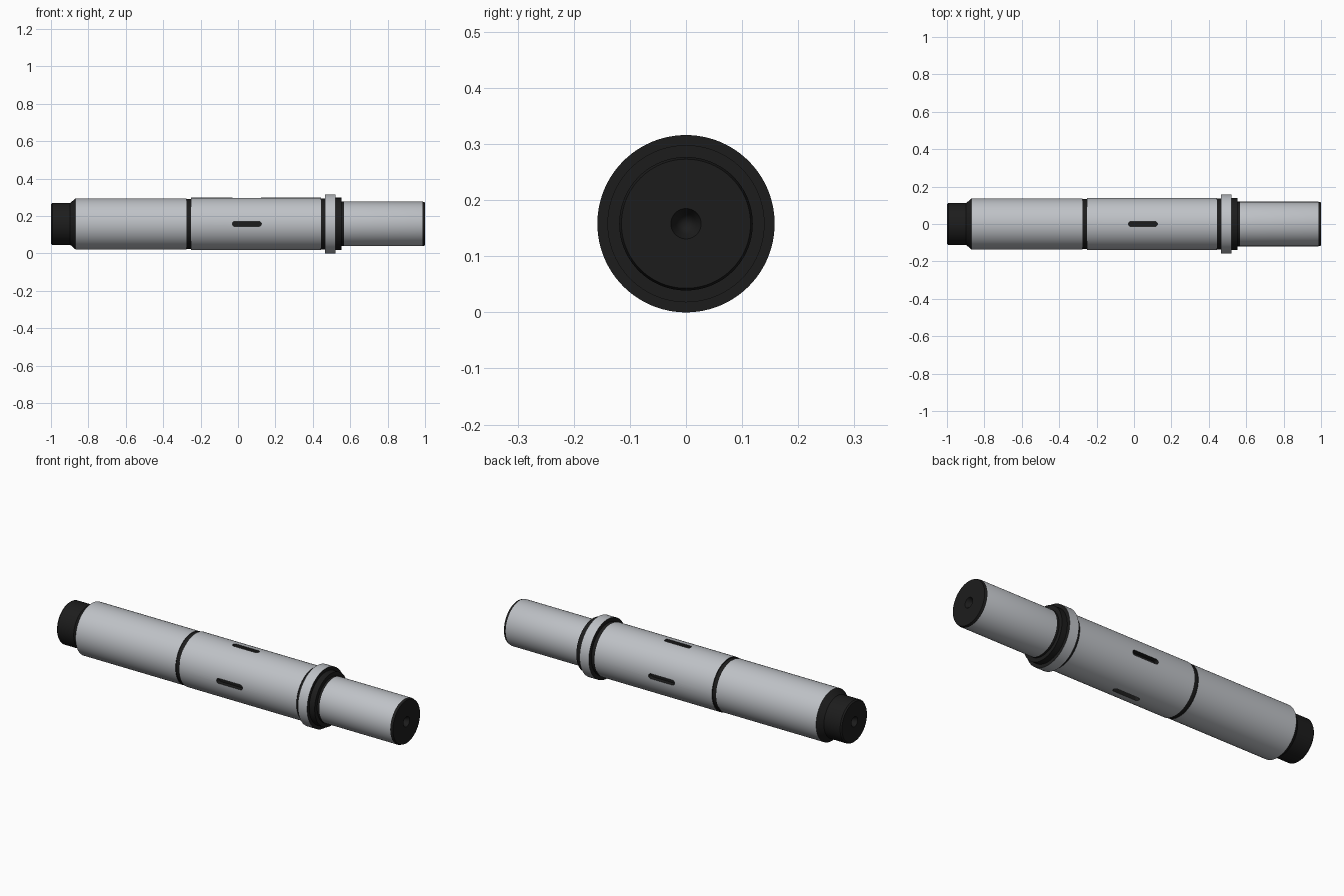
import bpy, bmesh, math
from mathutils import Matrix

if "Cube" in bpy.data.objects:
    bpy.data.objects.remove(bpy.data.objects["Cube"])

AXIS_Z = 0.158
SIDES = 96


def material(name, rgb):
    m = bpy.data.materials.new(name)
    m.diffuse_color = (*rgb, 1)
    m.use_nodes = True
    m.node_tree.nodes["Principled BSDF"].inputs["Base Color"].default_value = m.diffuse_color
    return m


steel = material("steel", (0.52, 0.54, 0.57))
black = material("black_finish", (0.012, 0.012, 0.012))


def make_object(name, bm):
    bmesh.ops.recalc_face_normals(bm, faces=bm.faces)
    me = bpy.data.meshes.new(name)
    bm.to_mesh(me)
    bm.free()
    me.materials.append(steel)
    me.materials.append(black)
    ob = bpy.data.objects.new(name, me)
    bpy.context.collection.objects.link(ob)
    return ob


def lathe(name, profile):
    """Revolve (x, radius, material of the segment that follows) about x."""
    bm = bmesh.new()
    rings = []
    for x, r, _ in profile:
        if r == 0:
            rings.append([bm.verts.new((x, 0, AXIS_Z))] * SIDES)
        else:
            rings.append([bm.verts.new((x, r * math.cos(a), AXIS_Z + r * math.sin(a)))
                          for a in (2 * math.pi * i / SIDES for i in range(SIDES))])
    for k in range(len(rings) - 1):
        a, b = rings[k], rings[k + 1]
        for i in range(SIDES):
            j = (i + 1) % SIDES
            corners = list(dict.fromkeys((a[i], a[j], b[j], b[i])))
            bm.faces.new(corners).material_index = profile[k][2]
    return make_object(name, bm)


# Stepped shaft with centre-drilled ends, grooves and collar
S, K = 0, 1
shaft = lathe("stepped_shaft", [
    (-0.955, 0, K), (-0.98, 0.018, K), (-1.0, 0.027, K),
    (-1.0, 0.106, K), (-0.993, 0.112, K), (-0.897, 0.112, K),
    (-0.868, 0.137, S), (-0.275, 0.137, K),
    (-0.275, 0.134, K), (-0.252, 0.134, K), (-0.252, 0.14, S),
    (0.445, 0.14, K), (0.445, 0.137, K), (0.466, 0.137, K),
    (0.466, 0.158, S), (0.521, 0.158, K),
    (0.521, 0.14, K), (0.553, 0.14, K),
    (0.553, 0.119, K), (0.566, 0.119, S), (0.987, 0.119, K),
    (1.0, 0.115, K), (1.0, 0.027, K), (0.98, 0.018, K), (0.955, 0, K)])

# Four round-ended slots around the middle section
X0, X1, HALF = -0.03, 0.125, 0.0135
FLOOR, TOP = 0.115, 0.17
bm = bmesh.new()
for q in range(4):
    outline = []
    for cx, start in ((X1 - HALF, -90), (X0 + HALF, 90)):
        for i in range(11):
            a = math.radians(start + 18 * i)
            outline.append((cx + HALF * math.cos(a), HALF * math.sin(a)))
    face = bm.faces.new([bm.verts.new((x, y, FLOOR)) for x, y in outline])
    ext = bmesh.ops.extrude_face_region(bm, geom=[face], use_keep_orig=True)
    top = [g for g in ext["geom"] if isinstance(g, bmesh.types.BMVert)]
    bmesh.ops.translate(bm, verts=top, vec=(0, 0, TOP - FLOOR))
    new = list({v for v in face.verts} | set(top))
    bmesh.ops.rotate(bm, verts=new, cent=(0, 0, 0),
                     matrix=Matrix.Rotation(q * math.pi / 2, 3, 'X'))
bmesh.ops.translate(bm, verts=bm.verts, vec=(0, 0, AXIS_Z))
for f in bm.faces:
    f.material_index = K
cutter = make_object("slot_cutter", bm)
cutter.hide_render = True

cut = shaft.modifiers.new("slots", 'BOOLEAN')
cut.operation = 'DIFFERENCE'
cut.solver = 'EXACT'
cut.object = cutter
bpy.context.view_layer.objects.active = shaft
shaft.select_set(True)
bpy.ops.object.modifier_apply(modifier=cut.name)
bpy.data.objects.remove(cutter)

# Smooth barrels, crisp shoulders
bpy.ops.object.shade_smooth_by_angle(angle=math.radians(25))
